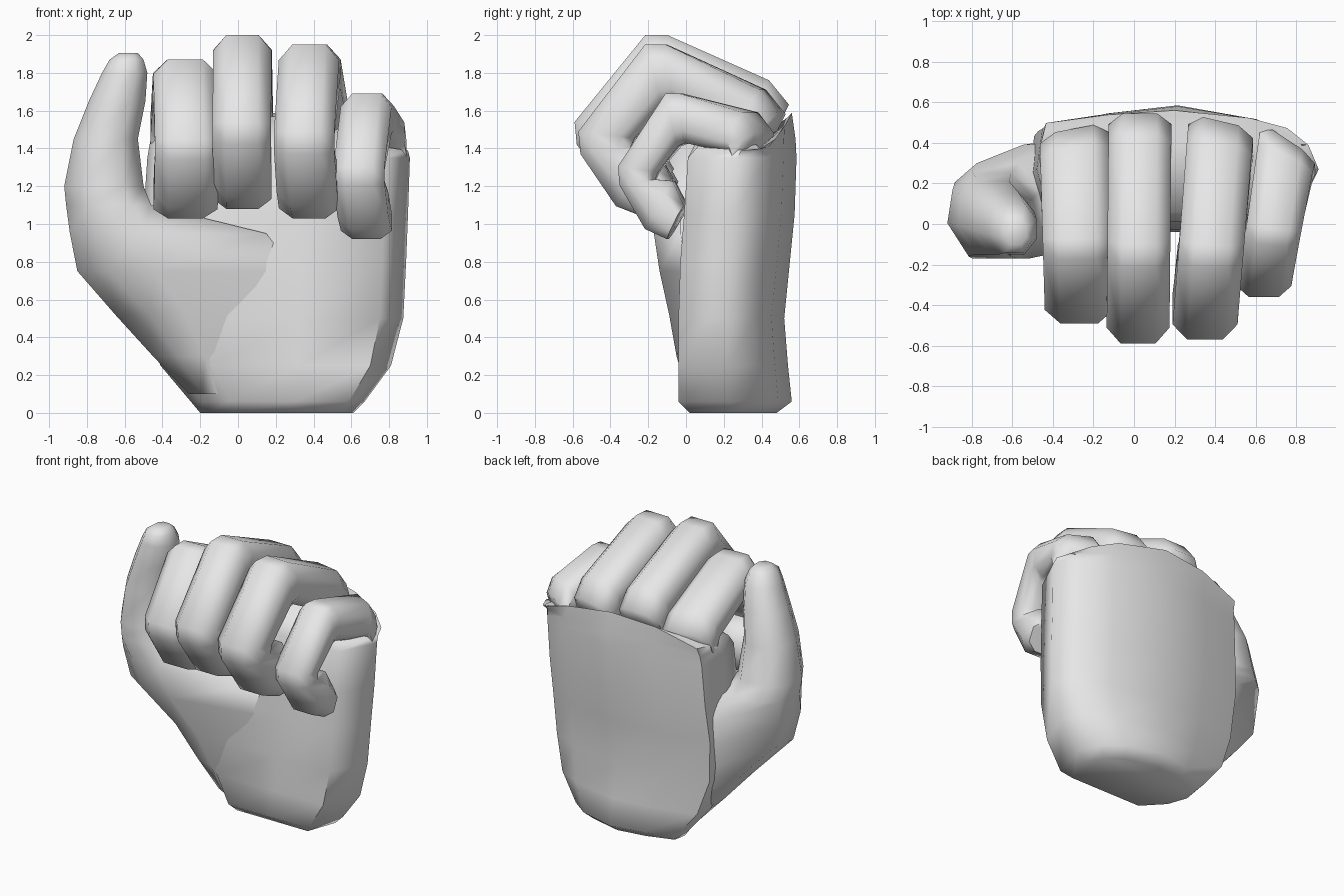
import bpy
import math

cube = bpy.data.objects.get("Cube")
if cube:
    bpy.data.objects.remove(cube, do_unlink=True)

grey = bpy.data.materials.new("plain_grey")
grey.use_nodes = True
grey.diffuse_color = (0.8, 0.8, 0.8, 1)
grey.node_tree.nodes["Principled BSDF"].inputs["Base Color"].default_value = (0.8, 0.8, 0.8, 1)


def loft(name, rings):
    """Skin a list of equal-sized rings and cap both ends."""
    n = len(rings[0])
    verts = [p for ring in rings for p in ring]
    faces = [(r * n + i, r * n + (i + 1) % n, (r + 1) * n + (i + 1) % n, (r + 1) * n + i)
             for r in range(len(rings) - 1) for i in range(n)]
    faces.append(tuple(reversed(range(n))))
    faces.append(tuple(range(len(verts) - n, len(verts))))
    mesh = bpy.data.meshes.new(name)
    mesh.from_pydata(verts, [], faces)
    mesh.materials.append(grey)
    obj = bpy.data.objects.new(name, mesh)
    bpy.context.collection.objects.link(obj)
    bpy.ops.object.select_all(action="DESELECT")
    obj.select_set(True)
    bpy.context.view_layer.objects.active = obj
    bpy.ops.object.mode_set(mode="EDIT")
    bpy.ops.mesh.select_all(action="SELECT")
    bpy.ops.mesh.normals_make_consistent(inside=False)
    bpy.ops.object.mode_set(mode="OBJECT")
    bpy.ops.object.shade_smooth_by_angle(angle=math.radians(65))


def level_ring(section, z, x0, x1, y0, y1, arch=0):
    """Fit a unit section into a box; arch drops both sides of the ring."""
    return [(x0 + u * (x1 - x0), y0 + v * (y1 - y0), z - arch * (2 * u - .9) ** 2)
            for u, v in section]


# Palm: flat front, arched back, wrist cut away below the thumb
palm_section = [(.04, .1), (.22, 0), (.6, 0), (.91, 0), (1, .45), (.92, .72),
                (.78, .88), (.5, 1), (.25, .93), (.02, .8), (0, .45)]
wrist_section = [(.06, .3)] + palm_section[1:-1] + [(0, .6)]
wrist_levels = [(0, -.2, .61, .02, .48), (.06, -.25, .67, -.04, .56), (.25, -.41, .81, -.04, .54)]
palm_levels = [
    (.5, -.5, .875, -.04, .52), (.8, -.52, .89, -.03, .55), (1.05, -.5, .9, -.01, .575),
    (1.35, -.48, .91, .01, .585), (1.45, -.47, .9, .06, .58, .05), (1.59, -.46, .86, .25, .56, .16)]
loft("palm", [level_ring(wrist_section, *level) for level in wrist_levels]
     + [level_ring(palm_section, *level) for level in palm_levels])

# Thumb: a broad mound blending into the palm, then a free digit
heel_section = [(.2, .12), (.42, .02), (1, .24), (1, .7), (.55, .97), (.36, .98), (.03, .75), (0, .5)]
mound_section = [(.14, .06), (.36, 0), (1, .24), (1, .7), (.5, .97), (.33, .95), (.02, .62), (0, .25)]
thumb_section = [(.25, 0), (.75, 0), (1, .3), (1, .7), (.75, 1), (.3, 1), (.06, .8), (0, .4)]
heel_levels = [(.1, -.26, .1, 0, .42), (.3, -.45, .2, -.06, .44), (.52, -.65, .25, -.1, .44)]
mound_levels = [(.75, -.85, .3, -.14, .43), (.95, -.89, .15, -.17, .42)]
thumb_levels = [
    (1.1, -.91, -.46, -.17, .3), (1.2, -.92, -.5, -.16, .25), (1.45, -.87, -.53, -.15, .21),
    (1.65, -.79, -.49, -.15, .15), (1.8, -.72, -.48, -.15, .1), (1.87, -.68, -.5, -.14, .06),
    (1.905, -.63, -.53, -.1, .02)]
loft("thumb", [level_ring(heel_section, *level) for level in heel_levels]
     + [level_ring(mound_section, *level) for level in mound_levels]
     + [level_ring(thumb_section, *level) for level in thumb_levels])

# Fingers: outer and inner edge of the curl, as (depth, height) fractions
curl = [(.93, .5, .77, .3), (.97, .6, .79, .4), (.88, .74, .77, .47), (.42, 1, .46, .66),
        (.32, 1, .41, .64), (0, .5, .27, .46), (.01, .37, .25, .41), (.18, .07, .37, .4),
        (.33, 0, .45, .23)]
finger_section = [(-.55, 1), (.55, 1), (1, .75), (1, .25), (.6, 0), (-.6, 0), (-1, .25), (-1, .75)]


def finger(name, x_back, x_front, half, y0, y1, z0, z1, skew=0, lift=0):
    """Sweep one finger; skew turns its root along the knuckle arc, lift raises it."""
    rings = []
    for d_out, h_out, d_in, h_in in curl:
        centre = x_front + (x_back - x_front) * d_out
        rise = lift if d_out > .6 else 0
        ring = []
        for u, v in finger_section:
            d, h = d_in + (d_out - d_in) * v, h_in + (h_out - h_in) * v + rise
            ring.append((centre + u * half, y0 + d * (y1 - y0) - skew * u * half * d * d,
                         z0 + h * (z1 - z0)))
        rings.append(ring)
    loft(name, rings)


finger("index_finger", -.295, -.27, .17, -.49, .5, 1.03, 1.87, -.2)
finger("middle_finger", .03, .02, .155, -.59, .58, 1.08, 2.0)
finger("ring_finger", .43, .35, .16, -.57, .54, 1.03, 1.95, .25)
finger("little_finger", .76, .64, .135, -.36, .44, .92, 1.69, .7, .13)
